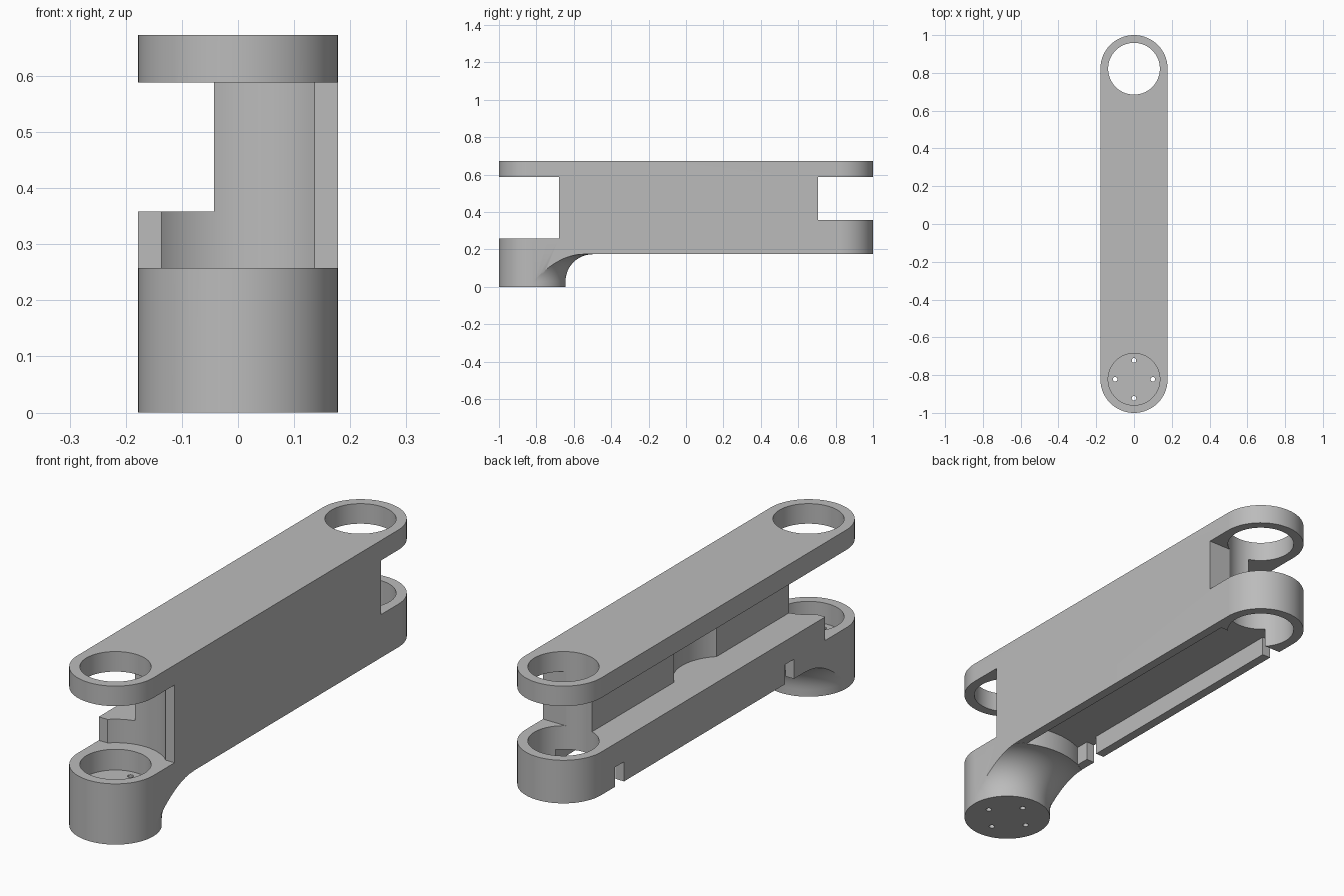
import bpy, bmesh
from math import sin, cos, pi

if "Cube" in bpy.data.objects:
    bpy.data.objects.remove(bpy.data.objects["Cube"], do_unlink=True)

HALF_W, END_Y, BORE, CLEAR = 0.178, 0.822, 0.137, 0.197
BOTTOM, SEAT, LEDGE, PLATE, TOP = 0.174, 0.258, 0.358, 0.588, 0.673
FILLET_R, FILLET_Z = 0.323, 0.03


def finish(name, bm):
    bmesh.ops.recalc_face_normals(bm, faces=bm.faces)
    mesh = bpy.data.meshes.new(name)
    bm.to_mesh(mesh)
    bm.free()
    obj = bpy.data.objects.new(name, mesh)
    bpy.context.collection.objects.link(obj)
    return obj


def prism(name, outline, z0, z1):
    bm = bmesh.new()
    face = bm.faces.new([bm.verts.new((x, y, z0)) for x, y in outline])
    ext = bmesh.ops.extrude_face_region(bm, geom=[face])
    for v in ext["geom"]:
        if isinstance(v, bmesh.types.BMVert):
            v.co.z = z1
    return finish(name, bm)


def box(name, x0, x1, y0, y1, z0, z1):
    return prism(name, [(x0, y0), (x1, y0), (x1, y1), (x0, y1)], z0, z1)


def cylinder(name, x, y, r, z0, z1, n=96):
    ring = [(x + r * cos(2 * pi * i / n), y + r * sin(2 * pi * i / n)) for i in range(n)]
    return prism(name, ring, z0, z1)


def revolve(name, profile, y, n=96):
    # Rings stacked along z, closed by end caps
    bm = bmesh.new()
    rings = [[bm.verts.new((r * cos(2 * pi * i / n), y + r * sin(2 * pi * i / n), z))
              for i in range(n)] for r, z in profile]
    for a, b in zip(rings, rings[1:]):
        for i in range(n):
            j = (i + 1) % n
            bm.faces.new((a[i], a[j], b[j], b[i]))
    bm.faces.new(rings[0])
    bm.faces.new(rings[-1])
    return finish(name, bm)


def cut(target, cutter):
    mod = target.modifiers.new("cut", "BOOLEAN")
    mod.operation, mod.solver, mod.object = "DIFFERENCE", "EXACT", cutter
    bpy.context.view_layer.update()
    deps = bpy.context.evaluated_depsgraph_get()
    mesh = bpy.data.meshes.new_from_object(target.evaluated_get(deps))
    target.modifiers.clear()
    target.data = mesh
    bpy.data.objects.remove(cutter, do_unlink=True)


# Arm blank with rounded ends
n = 48
outline = [(HALF_W * cos(pi * i / n), END_Y + HALF_W * sin(pi * i / n)) for i in range(n + 1)]
outline += [(-x, -y) for x, y in outline]
arm = prism("arm_link", outline, 0, TOP)

# Filleted boss stays, the rest of the underside is cut away
arc = [(FILLET_R - (FILLET_R - HALF_W) * cos(pi / 2 * i / 16),
        FILLET_Z + (BOTTOM - FILLET_Z) * sin(pi / 2 * i / 16)) for i in range(17)]
boss = revolve("boss_shape", [(HALF_W, -0.3)] + arc + [(FILLET_R, 0.4)], -END_Y)
underside = box("underside", -0.5, 0.5, -END_Y + 0.003, 1.3, -0.1, BOTTOM + 0.001)
cut(underside, boss)
cut(arm, underside)

# Cable channel under the arm, ending at the boss
channel = box("channel", -0.138, 0.138, -0.7, 0.73, 0.05, SEAT)
cut(channel, cylinder("channel_end", 0, -END_Y, FILLET_R, 0, 0.5))
cut(arm, channel)
for y0, y1 in ((-0.47, -0.41), (0.67, 0.73)):
    cut(arm, box("cable_slit", -0.3, -0.12, y0, y1, 0.05, SEAT))

# Open side beside the spine, with a round relief
cut(arm, box("side_opening", -0.5, -0.043, -1.3, 1.3, LEDGE, PLATE))
cut(arm, cylinder("relief", -HALF_W, 0, CLEAR, LEDGE, PLATE))

# Joint gaps at both ends
cut(arm, box("front_gap", -0.5, 0.5, -1.3, -0.68, SEAT, PLATE))
cut(arm, cylinder("front_clearance", 0, -END_Y, CLEAR, SEAT, PLATE))
cut(arm, box("rear_gap", -0.5, 0.5, 0.705, 1.3, LEDGE, PLATE))

# Bearing bores and screw holes
cut(arm, cylinder("front_bore", 0, -END_Y, BORE, 0.17, 0.9))
cut(arm, cylinder("rear_bore", 0, END_Y, BORE, -0.1, 0.9))
for i in range(4):
    a = i * pi / 2
    cut(arm, cylinder("screw_hole", 0.1 * cos(a), -END_Y + 0.1 * sin(a), 0.012, -0.1, 0.22, 20))

# Plain grey finish
grey = bpy.data.materials.new("grey")
grey.use_nodes = True
colour = (0.5, 0.5, 0.5, 1)
grey.diffuse_color = colour
grey.node_tree.nodes["Principled BSDF"].inputs["Base Color"].default_value = colour
arm.data.materials.clear()
arm.data.materials.append(grey)
for p in arm.data.polygons:
    p.material_index = 0

bpy.ops.object.select_all(action="DESELECT")
arm.select_set(True)
bpy.context.view_layer.objects.active = arm
bpy.ops.object.shade_smooth_by_angle(angle=pi / 6)
